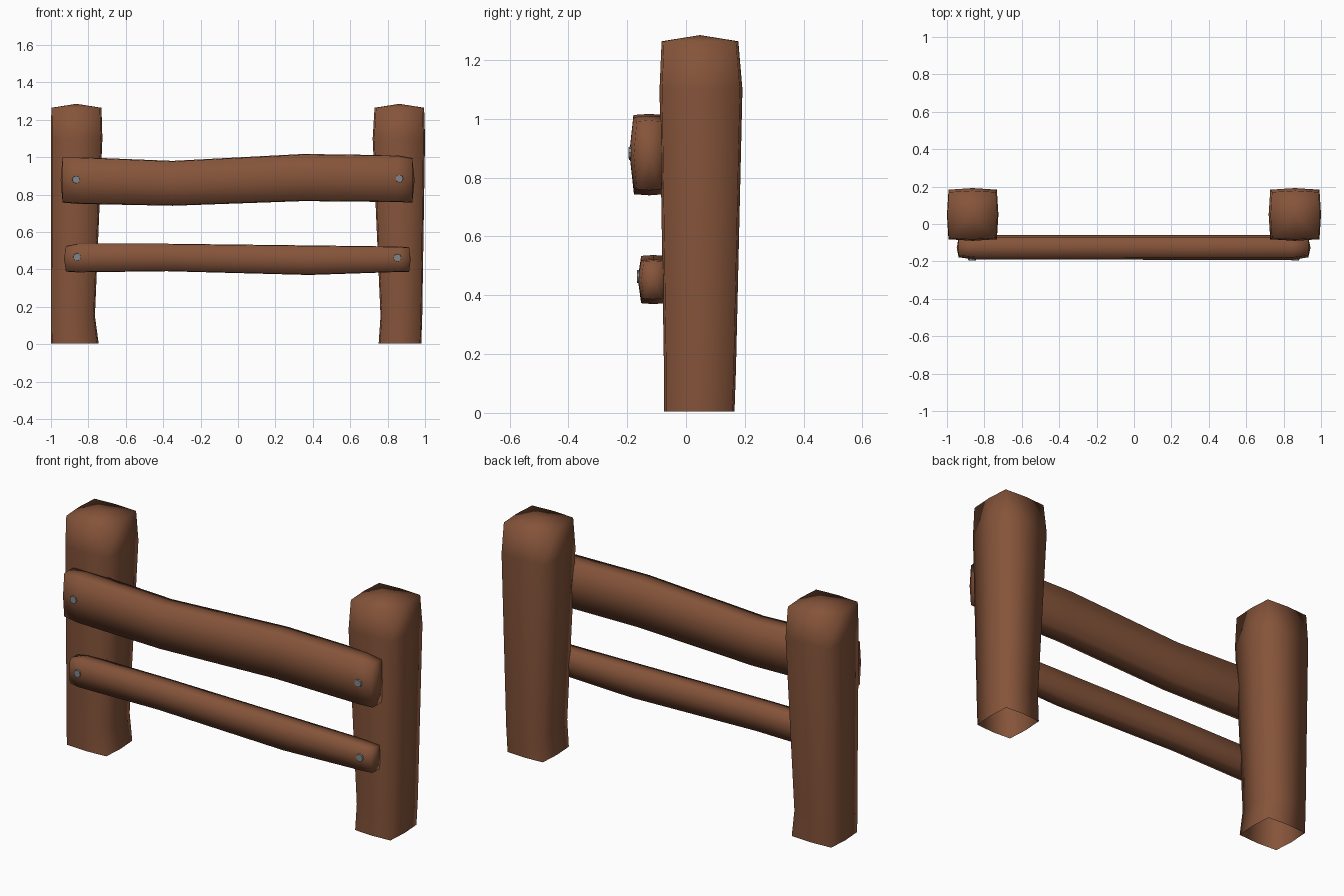
import bpy, bmesh, math
from mathutils import Vector, Matrix

if "Cube" in bpy.data.objects:
    bpy.data.objects.remove(bpy.data.objects["Cube"])


def material(name, rgb):
    m = bpy.data.materials.new(name)
    m.diffuse_color = (*rgb, 1)
    m.use_nodes = True
    m.node_tree.nodes["Principled BSDF"].inputs["Base Color"].default_value = m.diffuse_color
    return m


WOOD = material("brown wood", (0.235, 0.088, 0.042))
IRON = material("grey iron", (0.22, 0.24, 0.26))


def finish(name, bm, mat, smooth=True):
    bmesh.ops.recalc_face_normals(bm, faces=bm.faces)
    me = bpy.data.meshes.new(name)
    bm.to_mesh(me)
    bm.free()
    me.materials.append(mat)
    for p in me.polygons:
        p.use_smooth = smooth
    ob = bpy.data.objects.new(name, me)
    bpy.context.collection.objects.link(ob)
    return ob


def log(name, rings, place, ka, kb, start_tip, end_tip):
    """Loft bulged-square rings (t, a0, a1, b0, b1); a tip of None leaves that end open."""
    bm = bmesh.new()
    loops = []
    for t, a0, a1, b0, b1 in rings:
        ca, cb, ha, hb = (a0 + a1) / 2, (b0 + b1) / 2, (a1 - a0) / 2, (b1 - b0) / 2
        pts = [(-ka, -kb), (0, -1), (ka, -kb), (1, 0), (ka, kb), (0, 1), (-ka, kb), (-1, 0)]
        loops.append([bm.verts.new(place(t, ca + u * ha, cb + v * hb)) for u, v in pts])
    for p, q in zip(loops, loops[1:]):
        for i in range(8):
            j = (i + 1) % 8
            bm.faces.new((p[i], p[j], q[j], q[i]))
    for tip, loop, r in ((start_tip, loops[0], rings[0]), (end_tip, loops[-1], rings[-1])):
        if tip is None:
            continue
        c = bm.verts.new(place(tip, (r[1] + r[2]) / 2, (r[3] + r[4]) / 2))
        for i in range(8):
            bm.faces.new((loop[i], loop[(i + 1) % 8], c))
    return finish(name, bm, WOOD)


# Posts: open underneath, domed on top
def upright(t, a, b):
    return Vector((a, b, t))


log("left_post", [(0.004, -1.0, -0.745, -0.075, 0.165), (0.15, -1.0, -0.765, -0.075, 0.17),
                  (1.1, -1.0, -0.725, -0.09, 0.192), (1.264, -0.998, -0.73, -0.083, 0.178)],
    upright, 0.94, 0.94, None, 1.285)
log("right_post", [(0.004, 0.752, 0.98, -0.075, 0.165), (0.15, 0.762, 0.985, -0.075, 0.17),
                   (1.1, 0.72, 1.0, -0.09, 0.192), (1.264, 0.73, 0.995, -0.083, 0.178)],
    upright, 0.94, 0.94, None, 1.285)


# Rails: rings along x, wavy and slightly tapered at the ends
def sideways(t, a, b):
    return Vector((t, a, b))


log("upper_rail", [(-0.938, -0.178, -0.075, 0.757, 1.0), (-0.85, -0.19, -0.06, 0.75, 1.0),
                   (-0.35, -0.19, -0.06, 0.74, 0.98), (0.35, -0.192, -0.06, 0.765, 1.017),
                   (0.85, -0.192, -0.06, 0.76, 1.01), (0.932, -0.178, -0.075, 0.757, 0.995)],
    sideways, 0.8, 0.97, -0.948, 0.944)
log("lower_rail", [(-0.92, -0.152, -0.072, 0.388, 0.525), (-0.86, -0.163, -0.06, 0.384, 0.537),
                   (-0.38, -0.163, -0.06, 0.39, 0.537), (0.38, -0.163, -0.06, 0.37, 0.528),
                   (0.86, -0.163, -0.06, 0.386, 0.522), (0.915, -0.152, -0.072, 0.386, 0.518)],
    sideways, 0.8, 0.96, -0.93, 0.923)

# Nail heads, almost flush with the rails
for name, x, y, z in (("upper_left_nail", -0.866, -0.194, 0.88), ("upper_right_nail", 0.863, -0.195, 0.885),
                      ("lower_left_nail", -0.861, -0.167, 0.466), ("lower_right_nail", 0.853, -0.167, 0.462)):
    bm = bmesh.new()
    bmesh.ops.create_cone(bm, cap_ends=True, segments=8, radius1=0.023, radius2=0.02, depth=0.03,
                          matrix=Matrix.Translation((x, y + 0.015, z)) @ Matrix.Rotation(math.pi / 2, 4, 'X'))
    finish(name, bm, IRON, False)
